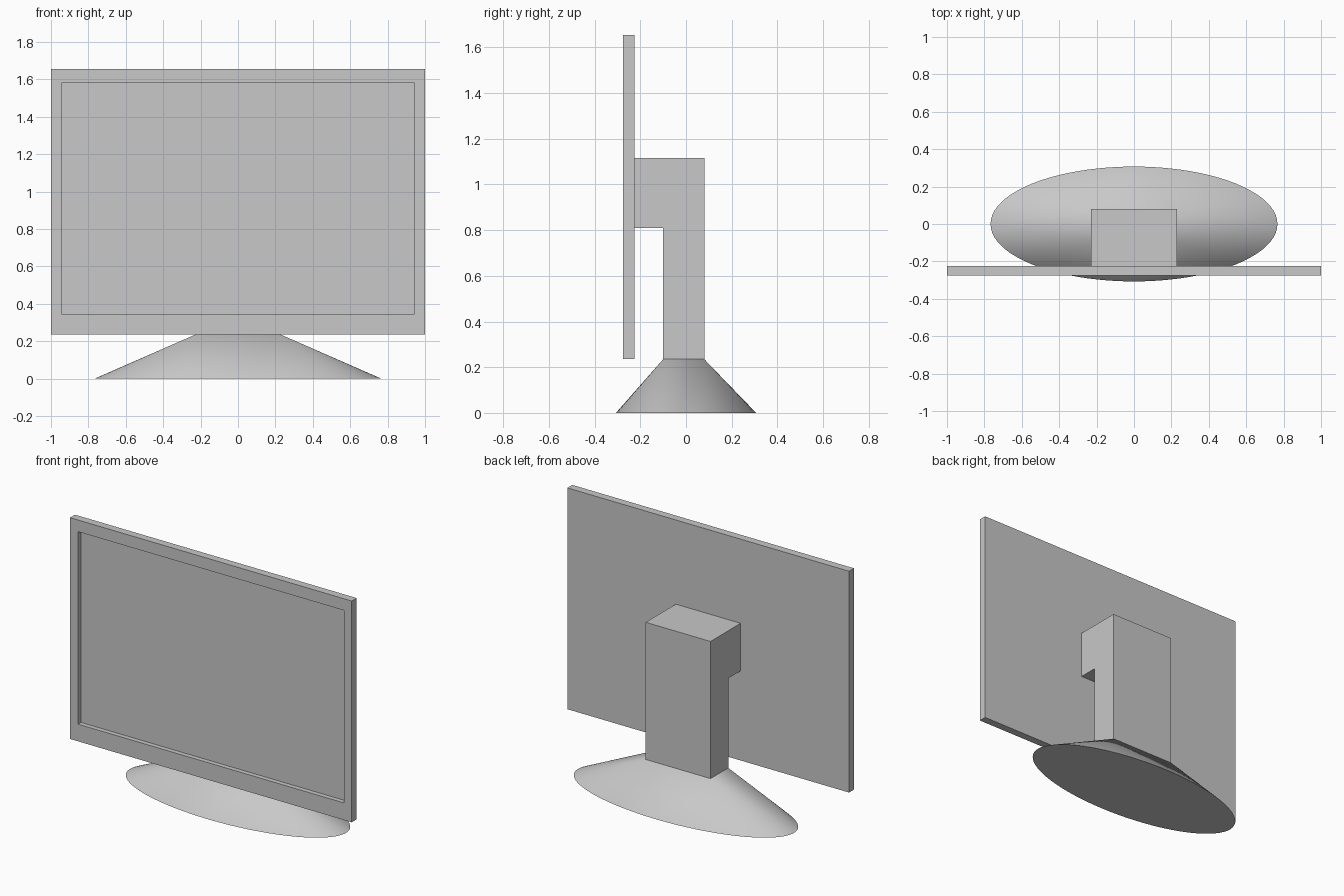
import bpy, bmesh, math
from mathutils import Vector

if "Cube" in bpy.data.objects:
    bpy.data.objects.remove(bpy.data.objects["Cube"], do_unlink=True)

# Single light grey plastic
GREY = (0.58, 0.58, 0.58, 1.0)
mat = bpy.data.materials.new("light grey")
mat.use_nodes = True
mat.diffuse_color = GREY
mat.node_tree.nodes["Principled BSDF"].inputs["Base Color"].default_value = GREY


def finish(name, bm):
    bmesh.ops.recalc_face_normals(bm, faces=bm.faces[:])
    mesh = bpy.data.meshes.new(name)
    bm.to_mesh(mesh)
    bm.free()
    mesh.materials.append(mat)
    obj = bpy.data.objects.new(name, mesh)
    bpy.context.collection.objects.link(obj)
    return obj


# Screen panel: a thin box whose front is inset and pushed back
bm = bmesh.new()
bmesh.ops.create_cube(bm, size=1)
for v in bm.verts:
    v.co = Vector((v.co.x * 2, v.co.y * 0.05 - 0.25, v.co.z * 1.42 + 0.945))
front = min(bm.faces, key=lambda f: f.calc_center_median().y)
bmesh.ops.inset_region(bm, faces=[front], thickness=0.08)
for v in front.verts:
    v.co.z = 1.58 if v.co.z > 1 else 0.345
pushed = bmesh.ops.extrude_discrete_faces(bm, faces=[front])["faces"][0]
bmesh.ops.translate(bm, verts=pushed.verts[:], vec=(0, 0.03, 0))
finish("screen", bm)

# Stand: stepped side profile extruded across the width
HALF, BACK, NECK, TOP = 0.23, 0.08, -0.10, 0.235
profile = [(-0.225, 1.115), (BACK, 1.115), (BACK, TOP),
           (NECK, TOP), (NECK, 0.81), (-0.225, 0.81)]
bm = bmesh.new()
side = bm.faces.new([bm.verts.new((-HALF, y, z)) for y, z in profile])
ext = bmesh.ops.extrude_face_region(bm, geom=[side])["geom"]
bmesh.ops.translate(bm, vec=(2 * HALF, 0, 0),
                    verts=[g for g in ext if isinstance(g, bmesh.types.BMVert)])
finish("stand", bm)

# Base: an oval foot blended up to the rectangular stand
N = 80
bm = bmesh.new()
oval = [bm.verts.new((0.767 * math.cos(a), 0.307 * math.sin(a), 0))
        for a in (math.tau * i / N for i in range(N))]
corners = [bm.verts.new((x, y, TOP)) for x, y in
           ((HALF, BACK), (-HALF, BACK), (-HALF, NECK), (HALF, NECK))]
for i in range(N):
    bm.faces.new((oval[i], oval[(i + 1) % N], corners[i * 4 // N]))
for q in range(4):
    bm.faces.new((oval[q * N // 4], corners[q], corners[q - 1]))
bm.faces.new(corners)
bm.faces.new(oval[::-1])
base = finish("base", bm)

bpy.ops.object.select_all(action="DESELECT")
base.select_set(True)
bpy.context.view_layer.objects.active = base
bpy.ops.object.shade_smooth_by_angle(angle=math.radians(35))
